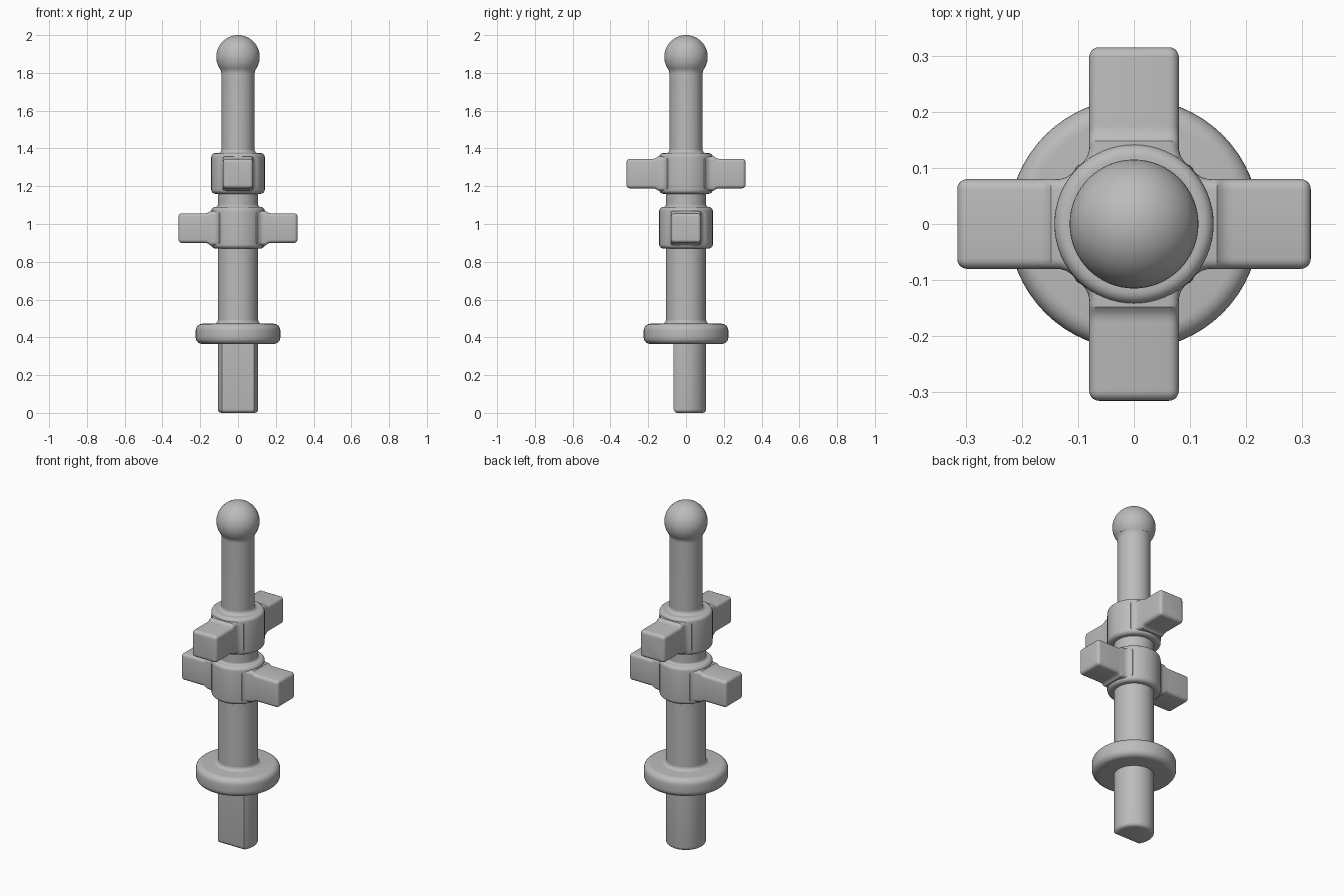
import bpy, bmesh
from math import sin, cos, pi, radians, sqrt

cube = bpy.data.objects.get("Cube")
if cube:
    bpy.data.objects.remove(cube, do_unlink=True)

grey = bpy.data.materials.new("plain_grey")
grey.use_nodes = True
GREY = (0.5, 0.5, 0.5, 1)
grey.diffuse_color = GREY
grey.node_tree.nodes["Principled BSDF"].inputs["Base Color"].default_value = GREY

SHAFT = 0.107
HANDLE = 0.088


def finish(bm, name):
    bmesh.ops.recalc_face_normals(bm, faces=bm.faces)
    mesh = bpy.data.meshes.new(name)
    bm.to_mesh(mesh)
    bm.free()
    mesh.materials.append(grey)
    obj = bpy.data.objects.new(name, mesh)
    bpy.context.collection.objects.link(obj)
    bpy.ops.object.select_all(action='DESELECT')
    obj.select_set(True)
    bpy.context.view_layer.objects.active = obj
    bpy.ops.object.shade_smooth_by_angle(angle=radians(35))
    return obj


def loft(name, sections):
    """Skin a list of closed loops and cap both ends."""
    bm = bmesh.new()
    loops = [[bm.verts.new(p) for p in s] for s in sections]
    n = len(loops[0])
    for a, b in zip(loops, loops[1:]):
        for i in range(n):
            j = (i + 1) % n
            bm.faces.new((a[i], a[j], b[j], b[i]))
    bm.faces.new(loops[0])
    bm.faces.new(loops[-1])
    return finish(bm, name)


def lathe(name, profile, sides=64):
    turns = [2 * pi * i / sides for i in range(sides)]
    return loft(name, [[(r * cos(t), r * sin(t), z) for t in turns] for r, z in profile])


def arc(cx, cz, radius, start, end, steps=6):
    angles = [radians(start + (end - start) * i / steps) for i in range(steps + 1)]
    return [(cx + radius * cos(a), cz + radius * sin(a)) for a in angles]


def disc_profile(radius, low, high, rounding, core, fillet):
    """Rounded disc with a concave fillet where the core leaves its top."""
    return ([(core - 0.02, low)]
            + arc(radius - rounding, low + rounding, rounding, -90, 0)
            + arc(radius - rounding, high - rounding, rounding, 0, 90)
            + arc(core + fillet, high + fillet, fillet, 270, 180)
            + [(core - 0.02, high + fillet)])


def cross_arm(name, z, along_y):
    """Rounded bar through a hub, flaring where it meets the hub wall."""
    reach, half_w, half_h, r = 0.315, 0.08, 0.078, 0.018
    stations = []
    for i in range(6):
        a = pi / 2 * i / 5
        inset = r * (1 - sin(a))
        stations.append((reach - r + r * cos(a), -inset, -inset))
    wall, f = 0.14, 0.035
    for x in (0.175, 0.165, 0.155, 0.148, 0.142, 0.13, 0.12, 0.11, 0.1):
        side = 0.04 - sqrt(0.04 ** 2 - min(0, x - 0.137) ** 2)
        up = f - sqrt(max(0, f * f - min(0, x - wall - f) ** 2))
        stations.append((x, side, min(up, 0.013)))
    stations += [(-x, dy, dz) for x, dy, dz in reversed(stations)]
    sections = []
    for x, dy, dz in stations:
        # corner radius shrinks with the rounded tip
        c = max(0.002, r + min(0, dy))
        w, h = half_w + dy - c, half_h + dz - c
        loop = []
        for sx, sy, start in ((1, 1, 0), (-1, 1, 90), (-1, -1, 180), (1, -1, 270)):
            loop += arc(sx * w, sy * h, c, start, start + 90, 4)
        sections.append([(-u, x, z + v) if along_y else (x, u, z + v) for u, v in loop])
    return loft(name, sections)


# D-shaped tail with a flat on the front and a rounded lower rim
flat = -0.065
half_chord = sqrt(SHAFT ** 2 - flat ** 2)
bm = bmesh.new()
steps = 48
edge_angle = 180 * 0.2086
outline = arc(0, 0, SHAFT, -edge_angle, 180 + edge_angle, steps)
outline[0], outline[-1] = (half_chord, flat), (-half_chord, flat)
base = bm.faces.new([bm.verts.new((x, y, 0)) for x, y in outline])
rim = list(base.edges)
top = bmesh.ops.extrude_face_region(bm, geom=[base], use_keep_orig=True)["geom"]
bmesh.ops.translate(bm, vec=(0, 0, 0.4), verts=[v for v in top if isinstance(v, bmesh.types.BMVert)])
bmesh.ops.bevel(bm, geom=rim, offset=0.02, segments=4, profile=0.5, affect='EDGES')
finish(bm, "tail_shaft")

# Turned parts
lathe("main_shaft", [(SHAFT, 0.4), (SHAFT, 1.18)])
lathe("flange", disc_profile(0.224, 0.365, 0.472, 0.035, SHAFT, 0.02))
lathe("lower_hub", disc_profile(0.142, 0.87, 1.09, 0.022, SHAFT, 0.012))
lathe("upper_hub", disc_profile(0.142, 1.16, 1.375, 0.022, HANDLE, 0.02))

# Handle blending into the ball
knob = arc(0, 1.885, 0.115, -33, 89.5, 24)
blend = arc(0.138, 1.795, 0.05, 180, 147)
lathe("handle_and_knob", [(HANDLE, 1.3)] + blend + knob)

# Crossed bars
cross_arm("lower_cross_arm", 0.978, False)
cross_arm("upper_cross_arm", 1.267, True)
